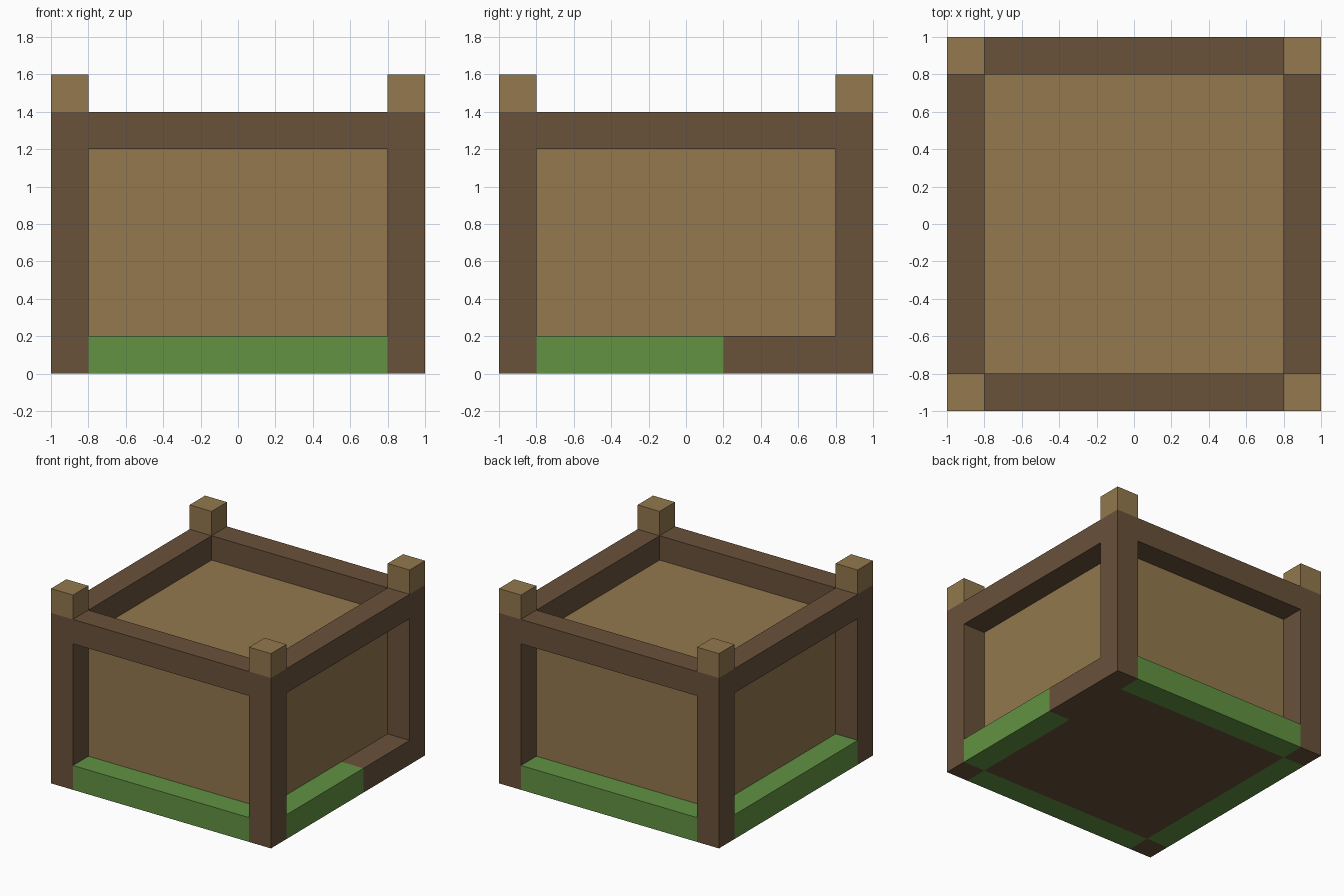
import bpy
import bmesh
from mathutils import Matrix, Vector

# Remove the default cube
if "Cube" in bpy.data.objects:
    bpy.data.objects.remove(bpy.data.objects["Cube"], do_unlink=True)


def srgb(*rgb):
    """Convert 0-255 display values to a linear RGBA colour."""
    lin = [((c / 255 + 0.055) / 1.055) ** 2.4 for c in rgb]
    return (*lin, 1.0)


def material(name, colour):
    mat = bpy.data.materials.new(name)
    mat.use_nodes = True
    mat.diffuse_color = colour
    bsdf = mat.node_tree.nodes["Principled BSDF"]
    bsdf.inputs["Base Color"].default_value = colour
    bsdf.inputs["Roughness"].default_value = 0.9
    return mat


DARK_WOOD = material("dark wood", srgb(105, 81, 58))
LIGHT_WOOD = material("light wood", srgb(147, 120, 78))
MOSS = material("moss green", srgb(98, 146, 66))


def box(name, low, high, mat):
    """Flat-sided box between two opposite corners."""
    low, high = Vector(low), Vector(high)
    bm = bmesh.new()
    bmesh.ops.create_cube(bm, size=1, matrix=Matrix.Translation((low + high) / 2)
                          @ Matrix.Diagonal((*(high - low), 1)))
    mesh = bpy.data.meshes.new(name)
    bm.to_mesh(mesh)
    bm.free()
    mesh.materials.append(mat)
    obj = bpy.data.objects.new(name, mesh)
    bpy.context.collection.objects.link(obj)
    return obj


OUT, INN = 1.0, 0.8               # outer and inner half widths
BASE, PANEL, RIM, TOP = 0.2, 1.2, 1.4, 1.6   # level heights

# Core: floor slab and the light wooden body standing on it
box("floor", (-INN, -INN, 0), (INN, INN, BASE), DARK_WOOD)
box("body", (-INN, -INN, BASE), (INN, INN, PANEL), LIGHT_WOOD)

# Corner posts with light ends
for side, sx in (("left", 1), ("right", -1)):
    for end, sy in (("front", -1), ("back", 1)):
        x0, x1 = sorted((sx * INN, sx * OUT))
        y0, y1 = sorted((sy * INN, sy * OUT))
        post = box(f"{end}_{side}_post", (x0, y0, 0), (x1, y1, RIM), DARK_WOOD)
        cap = box(f"{end}_{side}_post_end", (x0, y0, RIM), (x1, y1, TOP), LIGHT_WOOD)
        cap.parent = post

# Front and back rails
for end, s in (("front", -1), ("back", 1)):
    y0, y1 = sorted((s * INN, s * OUT))
    box(f"{end}_top_rail", (-INN, y0, PANEL), (INN, y1, RIM), DARK_WOOD)
    box(f"{end}_mossy_rail", (-INN, y0, 0), (INN, y1, BASE), MOSS)

# Side rails; the moss stops partway along the left one
for side, s, moss_end in (("left", 1, 0.2), ("right", -1, INN)):
    x0, x1 = sorted((s * INN, s * OUT))
    box(f"{side}_top_rail", (x0, -INN, PANEL), (x1, INN, RIM), DARK_WOOD)
    box(f"{side}_mossy_rail", (x0, -INN, 0), (x1, moss_end, BASE), MOSS)
    if moss_end < INN:
        box(f"{side}_bare_rail", (x0, moss_end, 0), (x1, INN, BASE), DARK_WOOD)
